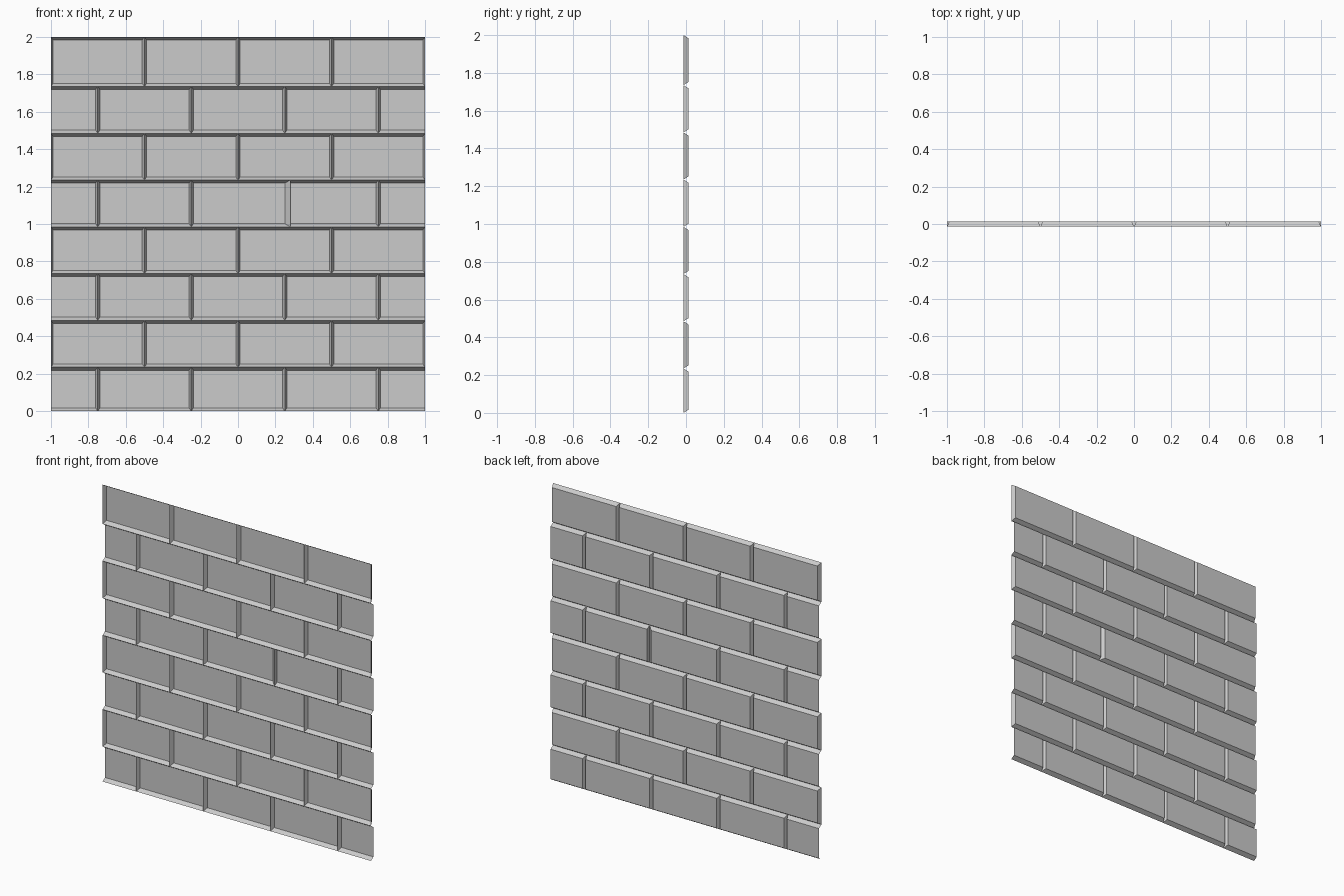
import bpy
import bmesh

if "Cube" in bpy.data.objects:
    bpy.data.objects.remove(bpy.data.objects["Cube"], do_unlink=True)

# One plain grey for the whole wall
grey = bpy.data.materials.new("light_grey")
grey.use_nodes = True
colour = (0.6, 0.6, 0.6, 1.0)
grey.diffuse_color = colour
grey.node_tree.nodes["Principled BSDF"].inputs["Base Color"].default_value = colour

DEPTH = 0.0135       # half of the wall thickness
END_BEVEL = 0.012    # slope width at brick ends
EDGE_BEVEL = 0.017   # slope width along tops and bottoms
COURSES = 8


def add_brick(bm, x0, x1, z0, z1, left, right):
    """Open shell: a raised face on the +y side with sloped rims.
    A left or right inset of zero leaves that end cut open."""
    rim = [bm.verts.new((x, -DEPTH, z))
           for x, z in ((x0, z0), (x1, z0), (x1, z1), (x0, z1))]
    a, b = x0 + left, x1 - right
    c, d = z0 + EDGE_BEVEL, z1 - EDGE_BEVEL
    face = [bm.verts.new((x, DEPTH, z))
            for x, z in ((a, c), (b, c), (b, d), (a, d))]
    bm.faces.new(face[::-1])
    for i, wanted in enumerate((True, right > 0, True, left > 0)):
        j = (i + 1) % 4
        if wanted:
            bm.faces.new((rim[i], face[i], face[j], rim[j]))
        else:
            # close the triangular tips of a cut end is not needed
            continue


def add_course(index):
    z0 = 0.0 if index == 0 else index * 0.25 - 0.015
    z1 = 2.0 if index == COURSES - 1 else index * 0.25 + 0.235
    staggered = index % 2 == 0
    if staggered:
        joints = [-1, -0.75, -0.25, 0.25, 0.75, 1]
    else:
        joints = [-1, -0.5, 0, 0.5, 1]
    count = len(joints) - 1
    lefts = [END_BEVEL] * count
    rights = [END_BEVEL] * count
    if staggered:
        lefts[0] = rights[-1] = 0.0
    # One joint in the middle course is shifted, with a wider slope
    if index == 4:
        joints[3] = 0.28
        rights[2] = 0.03
        lefts[3] = 0.002

    bm = bmesh.new()
    for i in range(count):
        add_brick(bm, joints[i], joints[i + 1], z0, z1, lefts[i], rights[i])
    mesh = bpy.data.meshes.new(f"brick_course_{index + 1}")
    bm.to_mesh(mesh)
    bm.free()
    mesh.materials.append(grey)
    obj = bpy.data.objects.new(mesh.name, mesh)
    bpy.context.collection.objects.link(obj)


# Stack the courses from the ground up
for course in range(COURSES):
    add_course(course)
